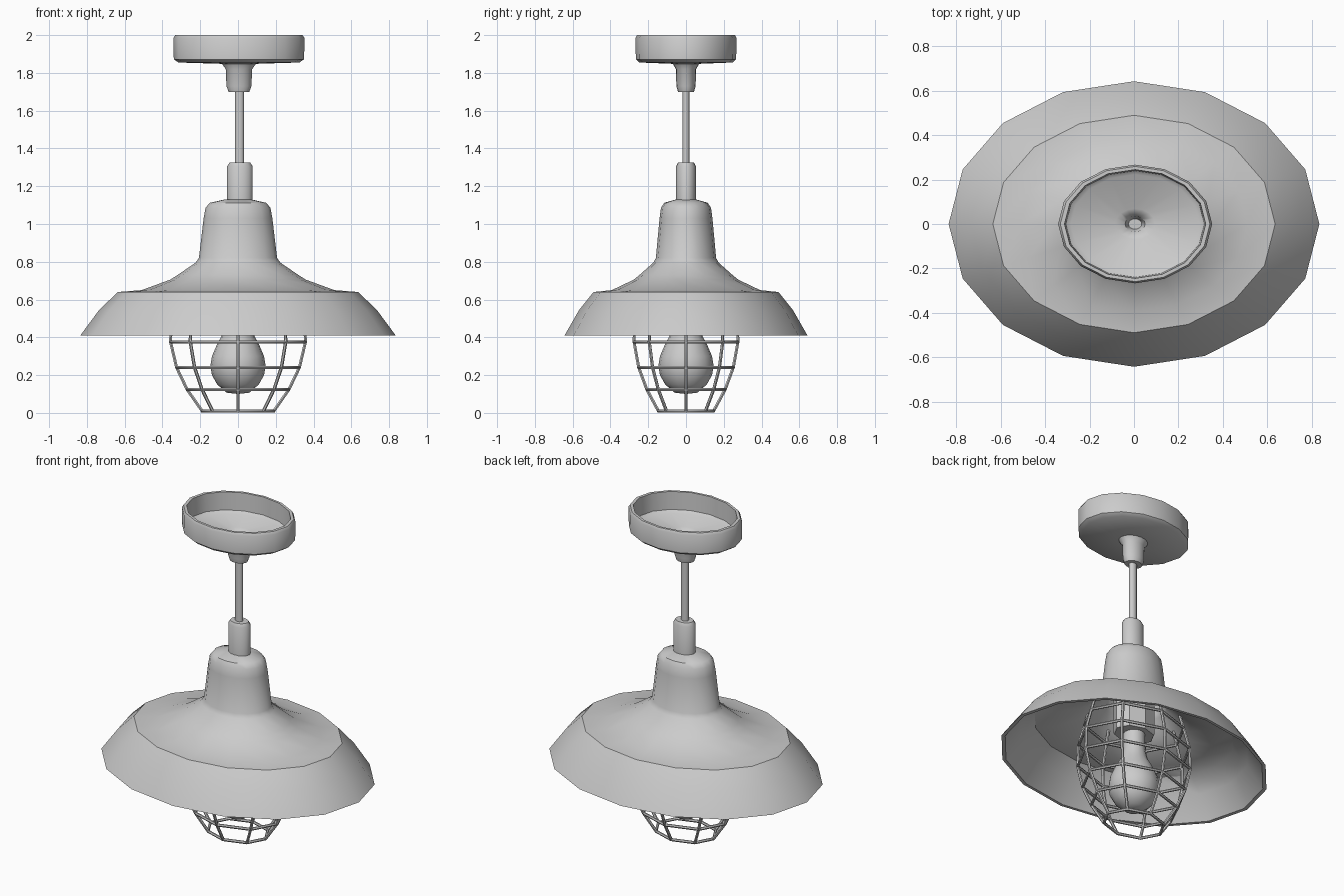
import bpy
import math

if "Cube" in bpy.data.objects:
    bpy.data.objects.remove(bpy.data.objects["Cube"])

FLAT = 0.77  # the fitting is squashed front to back


def finish(obj, angle=40):
    bpy.ops.object.select_all(action='DESELECT')
    obj.select_set(True)
    bpy.context.view_layer.objects.active = obj
    bpy.ops.object.shade_smooth_by_angle(angle=math.radians(angle))


def lathe(name, profile, sides=16, x=0.0, flat=FLAT, angle=40):
    """Spin (radius, z) points about z; radius 0 becomes a pole."""
    verts, faces, rows = [], [], []
    for r, z in profile:
        start = len(verts)
        if r == 0:
            verts.append((x, 0, z))
            rows.append([start] * sides)
        else:
            for i in range(sides):
                a = 2 * math.pi * i / sides
                verts.append((x + r * math.cos(a), r * flat * math.sin(a), z))
            rows.append(list(range(start, start + sides)))
    for lo, hi in zip(rows, rows[1:]):
        for i in range(sides):
            j = (i + 1) % sides
            face = list(dict.fromkeys((lo[i], lo[j], hi[j], hi[i])))
            if len(face) > 2:
                faces.append(face)
    mesh = bpy.data.meshes.new(name)
    mesh.from_pydata(verts, [], faces)
    obj = bpy.data.objects.new(name, mesh)
    bpy.context.collection.objects.link(obj)
    bpy.context.view_layer.objects.active = obj
    bpy.ops.object.select_all(action='DESELECT')
    obj.select_set(True)
    bpy.ops.object.mode_set(mode='EDIT')
    bpy.ops.mesh.select_all(action='SELECT')
    bpy.ops.mesh.normals_make_consistent(inside=False)
    bpy.ops.object.mode_set(mode='OBJECT')
    finish(obj, angle)
    return obj


# Open ceiling cup with its stem collar
lathe("ceiling_canopy", [
    (0, 1.70), (0.055, 1.70), (0.066, 1.73), (0.07, 1.82), (0.09, 1.848),
    (0.32, 1.855), (0.345, 1.872), (0.347, 1.985), (0.337, 2.0),
    (0.318, 2.0), (0.312, 1.89), (0.29, 1.875), (0.09, 1.87),
    (0.045, 1.84), (0.03, 1.78), (0, 1.78)], x=0.005)

# Hanging rod and sleeve
lathe("hanging_rod", [(0, 1.30), (0.024, 1.30), (0.024, 1.72), (0, 1.72)],
      sides=12, x=0.008)
lathe("rod_sleeve", [(0, 1.11), (0.068, 1.11), (0.068, 1.305),
                     (0.055, 1.325), (0, 1.325)], x=0.01)

# Shade: neck, flared shoulder, deep skirt, and inner skin
lathe("shade", [
    (0, 1.135), (0.07, 1.13), (0.15, 1.112), (0.172, 1.085), (0.182, 1.03),
    (0.207, 0.82), (0.225, 0.795), (0.32, 0.73), (0.36, 0.705),
    (0.51, 0.65), (0.636, 0.64), (0.735, 0.545), (0.835, 0.41),
    (0.812, 0.41), (0.715, 0.54), (0.625, 0.622), (0.50, 0.632),
    (0.35, 0.685), (0.305, 0.71), (0.205, 0.785), (0.187, 0.82),
    (0.15, 1.08), (0, 1.10)])

# Faceted bulb holder
lathe("bulb_holder", [(0, 0.59), (0.125, 0.59), (0.13, 0.60),
                      (0.13, 0.90), (0, 0.90)], sides=8, angle=20)

# Bulb, which is round rather than squashed
lathe("bulb", [
    (0, 0.10), (0.06, 0.107), (0.11, 0.15), (0.138, 0.20), (0.146, 0.25),
    (0.138, 0.30), (0.11, 0.365), (0.08, 0.42), (0.065, 0.48),
    (0.062, 0.60), (0, 0.60)], flat=1.0)

# Wire guard: eight ribs crossed by octagonal rings
cage = [(0.19, 0.01), (0.27, 0.125), (0.325, 0.24), (0.357, 0.375),
        (0.352, 0.51), (0.315, 0.64), (0.29, 0.72)]


def point(r, z, i):
    a = math.pi * i / 4
    return (r * math.cos(a), r * FLAT * math.sin(a), z)


curve = bpy.data.curves.new("wire_guard", 'CURVE')
curve.dimensions = '3D'
curve.bevel_depth = 0.009
curve.bevel_resolution = 1
paths = [([point(r, z, i) for r, z in cage], False) for i in range(8)]
paths += [([point(r, z, i) for i in range(8)], True) for r, z in cage[:6]]
for pts, closed in paths:
    spline = curve.splines.new('POLY')
    spline.points.add(len(pts) - 1)
    for p, co in zip(spline.points, pts):
        p.co = (*co, 1)
    spline.use_cyclic_u = closed
guard = bpy.data.objects.new("wire_guard", curve)
bpy.context.collection.objects.link(guard)
bpy.ops.object.select_all(action='DESELECT')
guard.select_set(True)
bpy.context.view_layer.objects.active = guard
bpy.ops.object.convert(target='MESH')
finish(bpy.context.view_layer.objects.active, 50)
